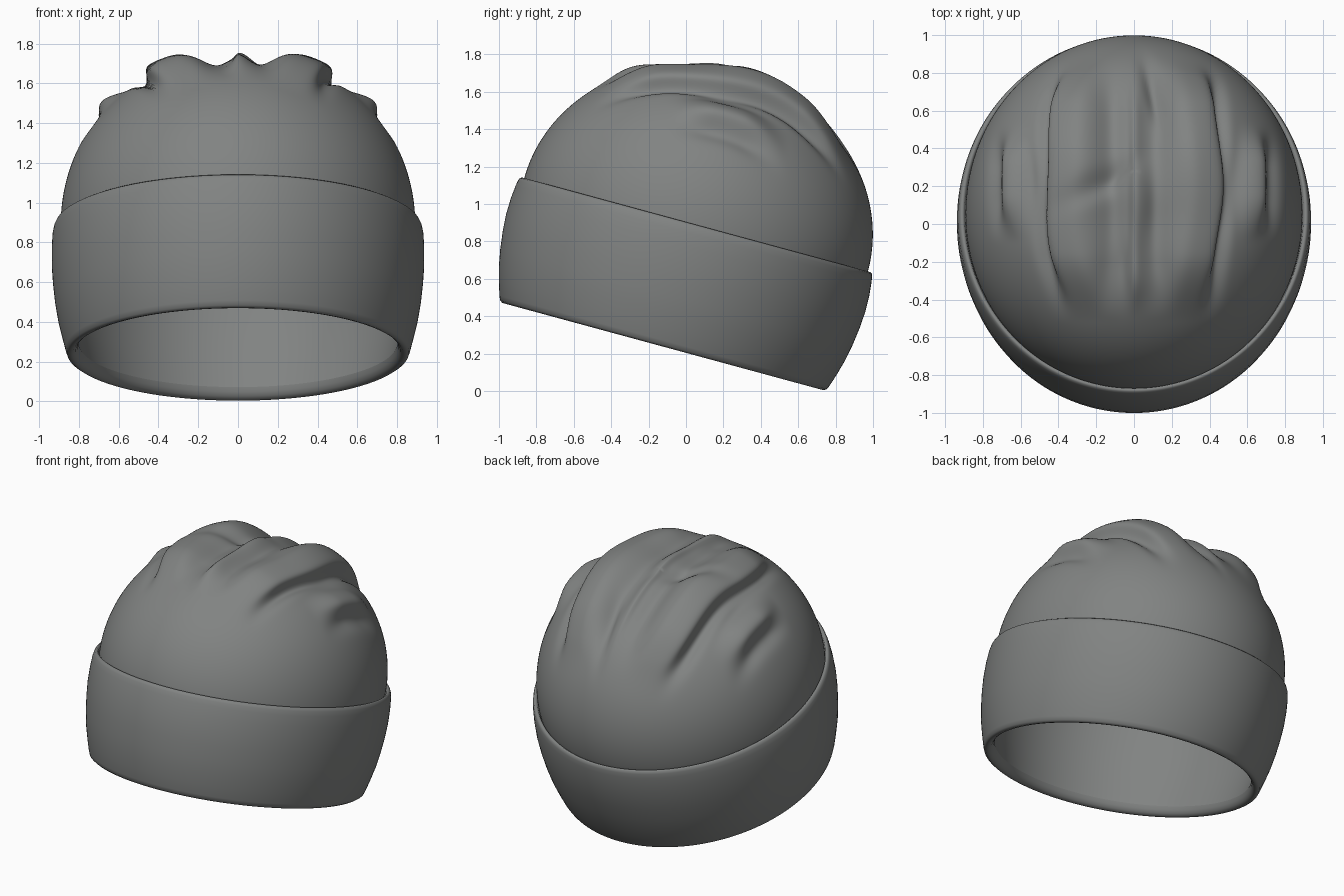
import bpy, bmesh, math

if "Cube" in bpy.data.objects:
    bpy.data.objects.remove(bpy.data.objects["Cube"])

TILT = math.radians(15.2)
C, S = math.cos(TILT), math.sin(TILT)
V0 = -0.181          # centre of the tilted rings
SEG = 216

wool = bpy.data.materials.new("grey wool")
wool.diffuse_color = (0.22, 0.228, 0.224, 1)
wool.use_nodes = True
wool.node_tree.nodes["Principled BSDF"].inputs["Base Color"].default_value = wool.diffuse_color


def place(x, v, w):
    """Tilted hat frame -> world."""
    return (x, v * C + w * S, -v * S + w * C)


def gauss(d, s):
    return math.exp(-(d / s) ** 2)


def step(a, b, t):
    t = max(0.0, min(1.0, (t - a) / (b - a)))
    return t * t * (3 - 2 * t)


def window(y, a, b, c, d):
    return step(a, b, y) * (1 - step(c, d, y))


def blob(x, y, cx, cy, sx, sy, ang=0):
    """Oval bump seen from the top, turned by ang degrees."""
    a = math.radians(ang)
    dx, dy = x - cx, y - cy
    p, q = dx * math.cos(a) + dy * math.sin(a), -dx * math.sin(a) + dy * math.cos(a)
    return gauss(p, sx) * gauss(q, sy)


def folds(p):
    """Gathered cloth folds running front to back over the crown."""
    x, y, z = p
    ax, sg = abs(x), (1 if x >= 0 else -1)
    top = step(1.05, 1.35, z)
    e1 = window(y, -0.52, -0.15, 0.6, 0.92) * top
    e2 = window(y, -0.1, 0.15, 0.3, 0.55) * top
    e0 = window(y, -0.5, -0.2, 0.55, 0.9) * top
    bend = 0.02 * math.sin(9 * y + (0 if x > 0 else 2))
    u = ax - (0.435 - 0.2 * (y - 0.2) ** 2 + 0.5 * bend)
    t = ax - (0.68 - 0.1 * (y - 0.2) ** 2)
    h = e1 * (0.055 * gauss(u + 0.12, 0.11) - 0.04 * gauss(u - 0.05, 0.04))
    h += e2 * (0.03 * gauss(t + 0.04, 0.06) - 0.03 * gauss(t - 0.05, 0.035))
    # centre pleat, with a step on one side, and the hollows beside it
    h += e0 * (0.018 * gauss(x, 0.04 if x > 0 else 0.02) - 0.035 * gauss(ax - 0.12, 0.07))
    # loose dents and ridges
    h -= 0.035 * top * blob(x, y, -0.17, 0.22, 0.18, 0.06, 35)
    h -= 0.02 * top * blob(x, y, 0, 0.02, 0.4, 0.16)
    h += 0.02 * top * blob(x, y, 0.04, 0.12, 0.06, 0.18)
    h += 0.02 * top * blob(x, y, 0.02, -0.3, 0.12, 0.12)
    h += 0.025 * top * blob(ax, y, 0.28, 0.4, 0.13, 0.25)
    h -= 0.03 * top * blob(x, y, 0.1, 0.72, 0.04, 0.16, 15)
    h -= 0.02 * top * blob(x, y, -0.06, -0.25, 0.04, 0.15)
    h -= 0.025 * top * blob(ax, y, 0.55, 0.22, 0.04, 0.2)
    # push out along the crown normal, and lean the fold lips over the creases
    n = (x / 0.8, (y + 0.05) / 0.9, (z - 0.85) / 0.8)
    ln = math.sqrt(sum(k * k for k in n)) or 1
    lean = 0.045 * e1 * gauss(u + 0.04, 0.05) + 0.02 * e2 * gauss(t + 0.03, 0.035)
    return (x + h * n[0] / ln + sg * lean, y + h * n[1] / ln, z + h * n[2] / ln)


def loft(name, profile, warp=None, cap=None):
    """Skin rings (x radius, v radius, w); optional closing tip at height cap."""
    bm = bmesh.new()
    rings = []
    for rx, rv, w in profile:
        ring = []
        for i in range(SEG):
            a = 2 * math.pi * i / SEG
            p = place(rx * math.sin(a), V0 - rv * math.cos(a), w)
            ring.append(bm.verts.new(warp(p) if warp else p))
        rings.append(ring)
    for lo, hi in zip(rings, rings[1:]):
        for i in range(SEG):
            j = (i + 1) % SEG
            bm.faces.new((lo[i], lo[j], hi[j], hi[i]))
    if cap is not None:
        p = place(0, V0, cap)
        tip = bm.verts.new(warp(p) if warp else p)
        for i in range(SEG):
            bm.faces.new((rings[-1][i], rings[-1][(i + 1) % SEG], tip))
    me = bpy.data.meshes.new(name)
    bm.to_mesh(me)
    bm.free()
    me.materials.append(wool)
    me.polygons.foreach_set("use_smooth", [True] * len(me.polygons))
    ob = bpy.data.objects.new(name, me)
    bpy.context.collection.objects.link(ob)
    return ob


# Crown: inner wall hidden behind the cuff, then the folded dome
crown = [(0.802, 0.843, 0.255), (0.812, 0.856, 0.3), (0.842, 0.89, 0.42),
         (0.873, 0.927, 0.6), (0.89, 0.948, 0.8)]
N = 90
for k in range(N):
    a = math.pi / 2 * k / N
    crown.append((0.892 * math.cos(a) ** 0.9, 0.952 * math.cos(a),
                  0.87 + 0.85 * math.sin(a)))
loft("crown", crown, folds, cap=1.72)

# Turned-up cuff: rounded bottom hem, bulging wall, rolled top edge
cuff = [(0.802, 0.843, 0.255), (0.806, 0.848, 0.232), (0.816, 0.859, 0.212),
        (0.83, 0.874, 0.2), (0.846, 0.89, 0.197), (0.86, 0.905, 0.207),
        (0.868, 0.915, 0.23), (0.886, 0.937, 0.3),
        (0.905, 0.959, 0.38), (0.92, 0.976, 0.47), (0.931, 0.989, 0.57),
        (0.937, 0.995, 0.66), (0.937, 0.993, 0.75), (0.933, 0.986, 0.82),
        (0.927, 0.981, 0.85), (0.92, 0.975, 0.866), (0.909, 0.965, 0.872),
        (0.898, 0.955, 0.864), (0.892, 0.95, 0.84)]
loft("cuff", cuff)
